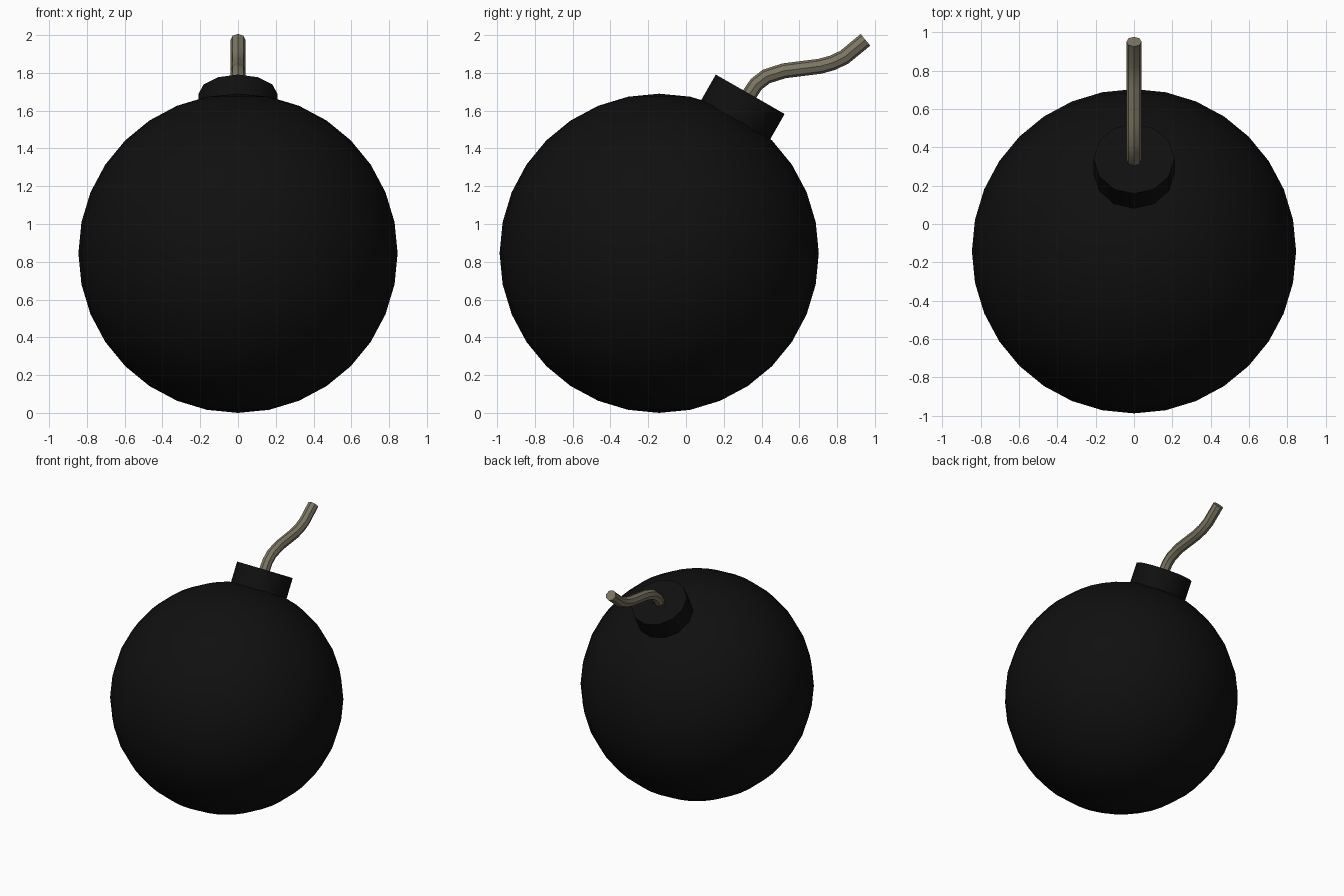
import bpy, math
from mathutils import Vector

if "Cube" in bpy.data.objects:
    bpy.data.objects.remove(bpy.data.objects["Cube"])

TILT = math.radians(29.8)
CENTRE = Vector((0, -0.142, 0.845))
RADIUS = 0.845
AXIS = Vector((0, math.sin(TILT), math.cos(TILT)))


def material(name, rgb):
    mat = bpy.data.materials.new(name)
    mat.diffuse_color = (*rgb, 1)
    mat.use_nodes = True
    mat.node_tree.nodes["Principled BSDF"].inputs["Base Color"].default_value = mat.diffuse_color
    return mat


def finish(obj, name, mat):
    obj.name = name
    obj.data.materials.append(mat)
    bpy.ops.object.select_all(action='DESELECT')
    obj.select_set(True)
    bpy.context.view_layer.objects.active = obj
    if obj.type == 'CURVE':
        bpy.ops.object.convert(target='MESH')
    bpy.ops.object.shade_smooth_by_angle(angle=math.radians(40))


black = material("black_iron", (0.005, 0.005, 0.005))
cord = material("fuse_cord", (0.20, 0.18, 0.12))

# Round body
bpy.ops.mesh.primitive_uv_sphere_add(segments=32, ring_count=16,
                                     radius=RADIUS, location=CENTRE)
finish(bpy.context.object, "bomb_body", black)

# Tilted collar, sunk into the body
top, bottom = 0.97, 0.78
bpy.ops.mesh.primitive_cylinder_add(vertices=12, radius=0.21, depth=top - bottom,
                                    location=CENTRE + AXIS * (top + bottom) / 2,
                                    rotation=(-TILT, 0, 0))
finish(bpy.context.object, "collar", black)

# Wavy fuse in the centre plane
path = [(0.305, 1.63), (0.335, 1.685), (0.372, 1.74), (0.425, 1.781),
        (0.519, 1.811), (0.709, 1.835), (0.775, 1.853), (0.838, 1.883),
        (0.95, 1.975)]
curve = bpy.data.curves.new("fuse", 'CURVE')
curve.dimensions = '3D'
curve.bevel_depth = 0.04
curve.bevel_resolution = 2
curve.use_fill_caps = True
spline = curve.splines.new('POLY')
spline.points.add(len(path) - 1)
for point, (y, z) in zip(spline.points, path):
    point.co = (0, y, z, 1)
fuse = bpy.data.objects.new("fuse", curve)
bpy.context.collection.objects.link(fuse)
finish(fuse, "fuse", cord)
